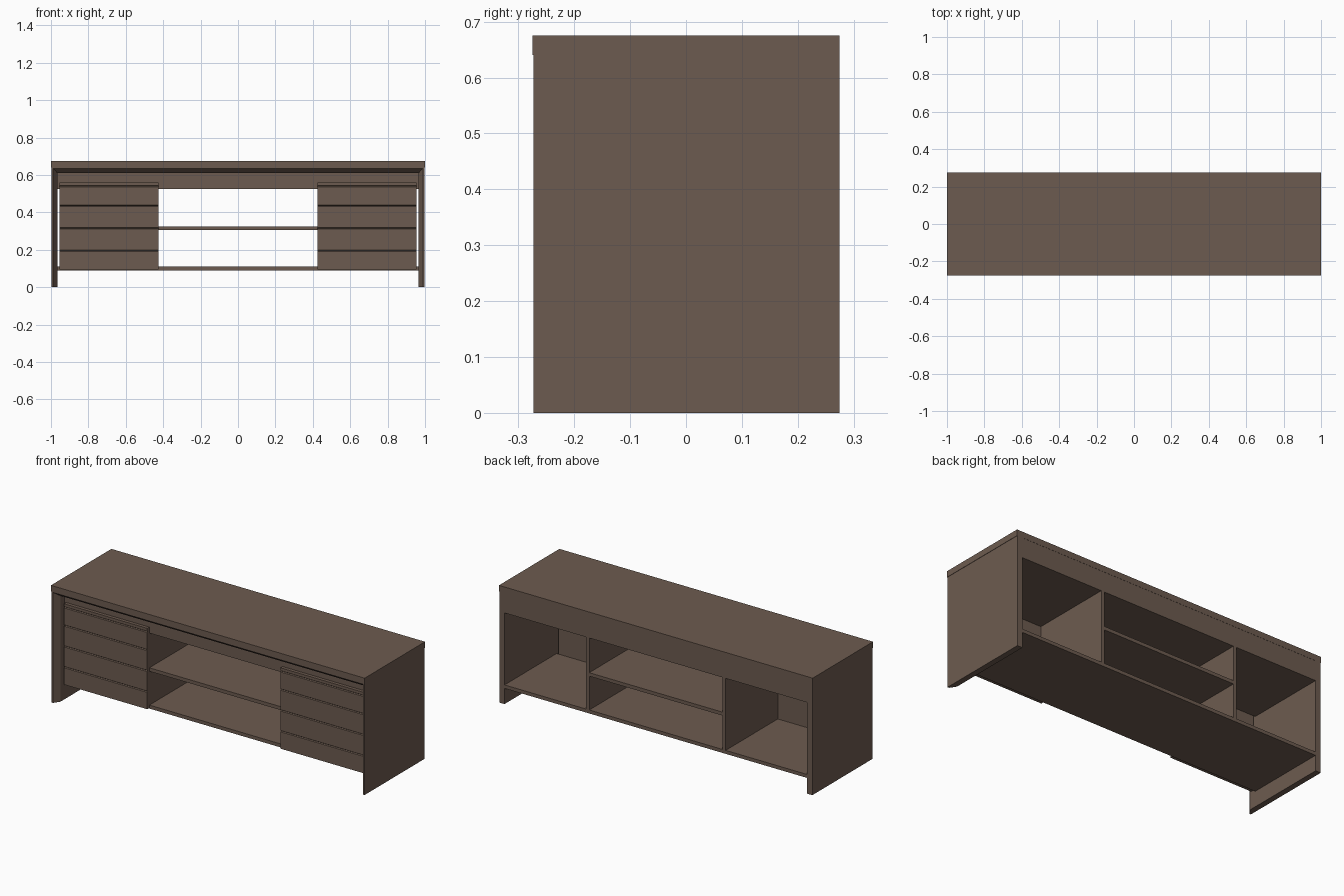
import bpy, bmesh
from mathutils import Vector

if "Cube" in bpy.data.objects:
    bpy.data.objects.remove(bpy.data.objects["Cube"])

wood = bpy.data.materials.new("brown_wood")
wood.diffuse_color = (0.152, 0.105, 0.079, 1)
wood.use_nodes = True
wood.node_tree.nodes["Principled BSDF"].inputs["Base Color"].default_value = wood.diffuse_color


def finish(name, bm):
    bmesh.ops.recalc_face_normals(bm, faces=bm.faces)
    me = bpy.data.meshes.new(name)
    bm.to_mesh(me)
    bm.free()
    me.materials.append(wood)
    ob = bpy.data.objects.new(name, me)
    bpy.context.collection.objects.link(ob)
    return ob


def prism(name, points, offset):
    """Extrude a closed outline of 3D points along an offset."""
    bm = bmesh.new()
    face = bm.faces.new([bm.verts.new(p) for p in points])
    ext = bmesh.ops.extrude_face_region(bm, geom=[face])
    verts = [g for g in ext["geom"] if isinstance(g, bmesh.types.BMVert)]
    bmesh.ops.translate(bm, verts=verts, vec=Vector(offset))
    # keep the starting cap so the solid is closed
    if not face.is_valid or len(bm.faces) < len(points) + 2:
        bmesh.ops.holes_fill(bm, edges=bm.edges)
    return finish(name, bm)


def box(name, x0, x1, y0, y1, z0, z1):
    return prism(name, [(x0, y0, z0), (x1, y0, z0), (x1, y1, z0), (x0, y1, z0)],
                 (0, 0, z1 - z0))


FRONT, BACK = -0.2, 0.274

# Top board, slightly proud of the frame
box("top_board", -1, 1, -0.275, 0.275, 0.64, 0.675)

# Upper rail with a sloping front reveal that mitres into the side panels
rail = [(FRONT, 0.525), (FRONT, 0.61), (-0.238, 0.61), (-0.273, 0.636),
        (-0.273, 0.64), (BACK, 0.64), (BACK, 0.525)]
prism("upper_rail", [(-0.988, y, z) for y, z in rail], (1.976, 0, 0))

# Bottom and middle shelves
box("bottom_shelf", -0.97, 0.97, FRONT, BACK, 0.09, 0.11)
box("middle_shelf", -0.43, 0.43, FRONT, BACK, 0.305, 0.325)

# Plank door outline: shallow V grooves between the boards
y_front, y_groove, half = -0.22, -0.215, 0.004
door = [(FRONT - 0.001, 0.094), (y_front, 0.094)]
for z in (0.195, 0.315, 0.435, 0.54):
    door += [(y_front, z - half), (y_groove, z), (y_front, z + half)]
door += [(y_front, 0.56), (FRONT - 0.001, 0.56)]

for s, side in ((-1, "left"), (1, "right")):
    # Side panel with chamfered inner front edge
    outline = [(0.998, -0.273), (0.988, -0.273), (0.965, -0.238),
               (0.965, 0.275), (0.998, 0.275)]
    prism(side + "_side_panel", [(s * x, y, 0) for x, y in outline], (0, 0, 0.64))
    # Divider between cupboard and open shelves
    box(side + "_divider", *sorted((s * 0.425, s * 0.445)), FRONT, BACK, 0.1, 0.53)
    # Plank door
    prism(side + "_door", [(s * 0.425, y, z) for y, z in door], (s * 0.53, 0, 0))
